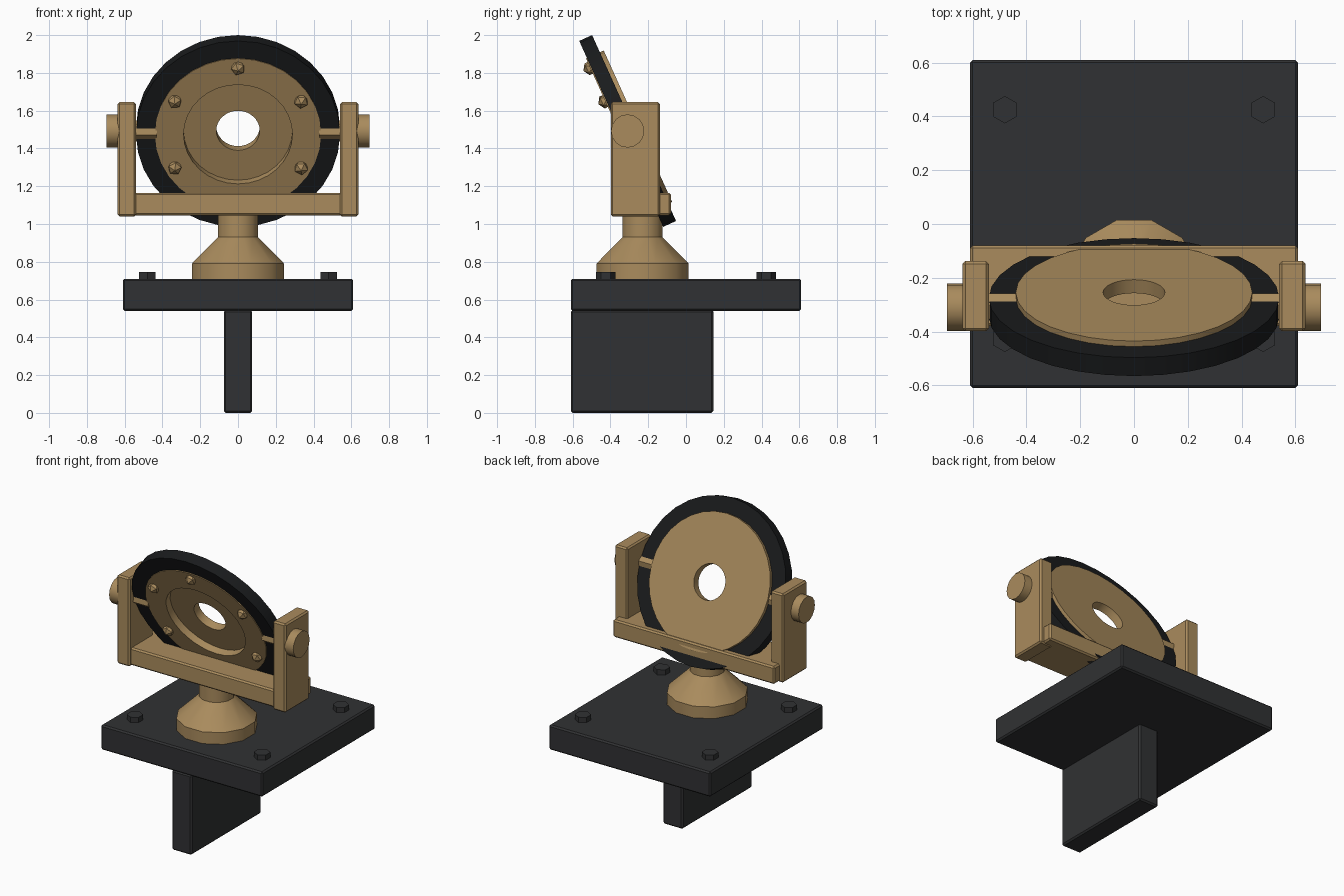
import bpy, bmesh
from math import radians, pi, sin, cos
from mathutils import Matrix, Vector

if "Cube" in bpy.data.objects:
    bpy.data.objects.remove(bpy.data.objects["Cube"], do_unlink=True)


def material(name, rgb):
    mat = bpy.data.materials.new(name)
    mat.use_nodes = True
    mat.diffuse_color = (*rgb, 1)
    bsdf = mat.node_tree.nodes["Principled BSDF"]
    bsdf.inputs["Base Color"].default_value = (*rgb, 1)
    bsdf.inputs["Roughness"].default_value = 0.6
    return mat


BRASS = material("brass", (0.40, 0.26, 0.11))
IRON = material("dark_iron", (0.03, 0.031, 0.033))
RUBBER = material("black_rubber", (0.01, 0.011, 0.012))


def finish(bm, name, mat, matrix, smooth=None):
    bmesh.ops.recalc_face_normals(bm, faces=bm.faces)
    mesh = bpy.data.meshes.new(name)
    bm.to_mesh(mesh)
    bm.free()
    mesh.materials.append(mat)
    obj = bpy.data.objects.new(name, mesh)
    bpy.context.collection.objects.link(obj)
    obj.matrix_world = matrix
    if smooth:
        bpy.ops.object.select_all(action='DESELECT')
        obj.select_set(True)
        bpy.context.view_layer.objects.active = obj
        bpy.ops.object.shade_smooth_by_angle(angle=radians(smooth))
    return obj


def box(name, lo, hi, mat, bevel=0.01):
    lo, hi = Vector(lo), Vector(hi)
    bm = bmesh.new()
    bmesh.ops.create_cube(bm, size=1)
    bmesh.ops.scale(bm, vec=hi - lo, verts=bm.verts)
    obj = finish(bm, name, mat, Matrix.Translation((lo + hi) / 2))
    mod = obj.modifiers.new("edge_bevel", 'BEVEL')
    mod.width = bevel
    mod.segments = 1
    return obj


def lathe(name, profile, sides, mat, matrix, hollow=False, turn=0, smooth=None):
    """Spin an (r, z) profile about local z; solid shapes get flat end caps."""
    bm = bmesh.new()
    rings = []
    for r, z in profile:
        angles = [turn + 2 * pi * i / sides for i in range(sides)]
        rings.append([bm.verts.new((r * cos(a), r * sin(a), z)) for a in angles])
    pairs = list(zip(rings, rings[1:]))
    if hollow:
        pairs.append((rings[-1], rings[0]))
    else:
        bm.faces.new(rings[0])
        bm.faces.new(rings[-1])
    for a, b in pairs:
        for i in range(sides):
            j = (i + 1) % sides
            bm.faces.new((a[i], a[j], b[j], b[i]))
    return finish(bm, name, mat, matrix, smooth)


# Base: vertical fin and square plate with four hex bolts
box("base_fin", (-0.075, -0.61, 0), (0.075, 0.145, 0.545), IRON)
box("base_plate", (-0.61, -0.61, 0.54), (0.61, 0.61, 0.71), IRON)
for x in (-0.48, 0.48):
    for y in (-0.425, 0.425):
        lathe("plate_bolt", [(0.051, 0), (0.051, 0.045)], 6, IRON,
              Matrix.Translation((x, y, 0.70)), turn=pi / 2)

# Flared pedestal
lathe("pedestal", [(0.253, 0.70), (0.253, 0.79), (0.11, 0.93), (0.11, 1.06)], 12,
      BRASS, Matrix.Translation((0, -0.23, 0)), turn=pi / 12, smooth=40)

# Yoke crossbar
box("yoke_crossbar", (-0.61, -0.38, 1.045), (0.61, -0.08, 1.165), BRASS)

# Tilted frame shared by the wheel parts: local z is the wheel axis
pivot = Matrix.Translation((0, -0.309, 1.4925))
tilt = pivot @ Matrix.Rotation(radians(-65.7), 4, 'X')
along_x = Matrix.Rotation(pi / 2, 4, 'Y')

# Yoke arms, pivot pins and knobs on both sides
for side, s in (("left", 1), ("right", -1)):
    x0, x1 = sorted((s * 0.54, s * 0.637))
    box("yoke_arm_" + side, (x0, -0.398, 1.04), (x1, -0.138, 1.645), BRASS)
    lathe("pivot_pin_" + side, [(0.055, s * 0.43), (0.055, s * 0.58)], 6, BRASS,
          tilt @ along_x)
    lathe("pivot_knob_" + side, [(0.088, s * 0.60), (0.088, s * 0.695)], 16, BRASS,
          pivot @ along_x, smooth=40)

# Outer ring and recessed disc with a central hole
lathe("outer_ring", [(0.43, -0.0375), (0.54, -0.0375), (0.54, 0.0375), (0.43, 0.0375)],
      32, RUBBER, tilt, hollow=True, smooth=30)
lathe("disc", [(0.115, 0.06), (0.44, 0.06), (0.44, -0.043), (0.288, -0.043),
               (0.288, 0.005), (0.115, 0.005)],
      32, BRASS, tilt, hollow=True, smooth=30)

# Faceted studs around the disc front
for k in range(6):
    bm = bmesh.new()
    bmesh.ops.create_icosphere(bm, subdivisions=1, radius=0.04)
    spot = Matrix.Rotation(k * pi / 3, 4, 'Z') @ Matrix.Translation((0, -0.386, -0.043))
    finish(bm, "disc_stud", BRASS, tilt @ spot)
